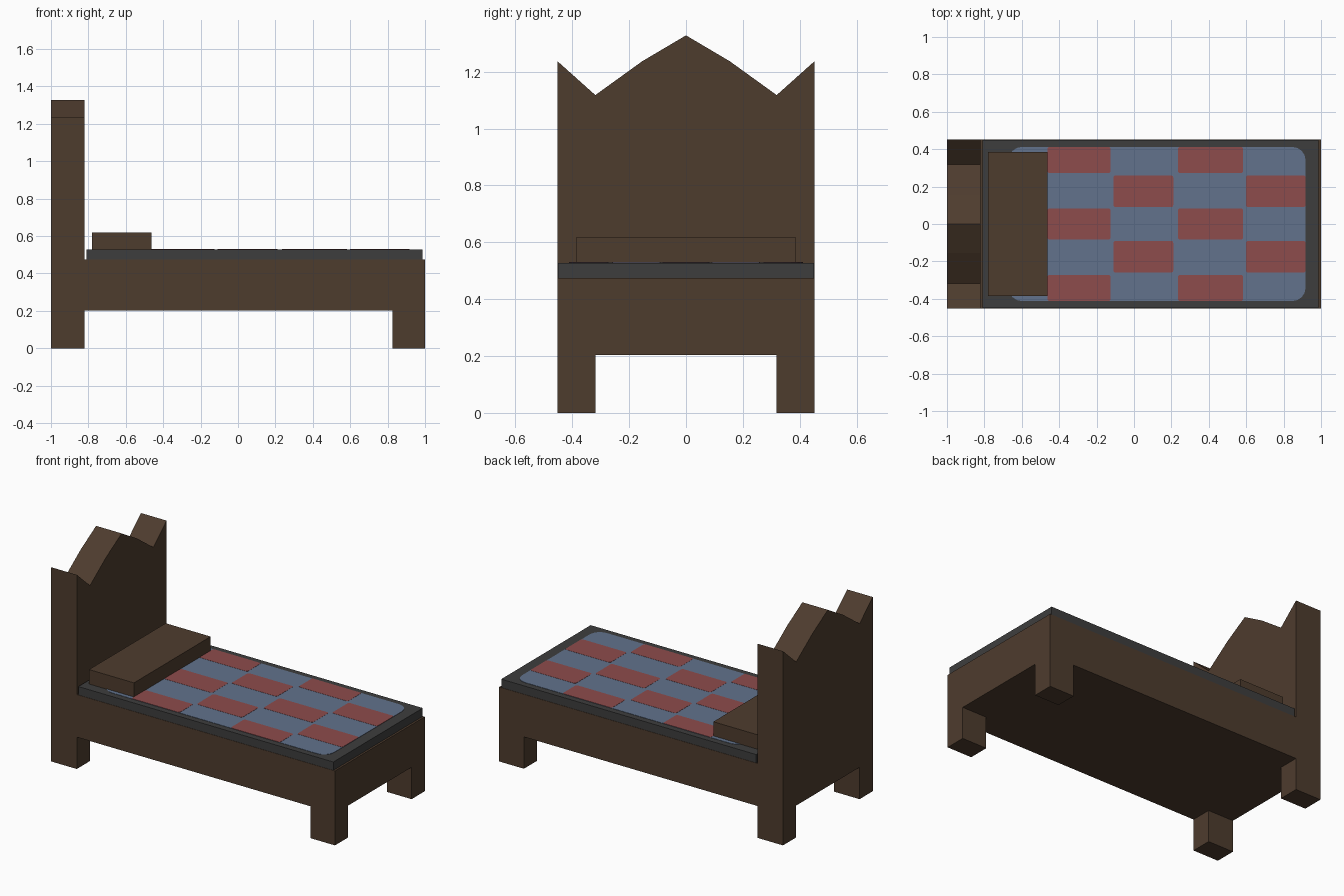
import bpy, bmesh, math
from mathutils import Vector

if "Cube" in bpy.data.objects:
    bpy.data.objects.remove(bpy.data.objects["Cube"])


def material(name, rgb):
    m = bpy.data.materials.new(name)
    m.diffuse_color = (*rgb, 1)
    m.use_nodes = True
    m.node_tree.nodes["Principled BSDF"].inputs["Base Color"].default_value = m.diffuse_color
    return m


WOOD = material("dark wood", (0.076, 0.045, 0.027))
GREY = material("charcoal mattress", (0.048, 0.048, 0.048))
BLUE = material("slate blue", (0.122, 0.168, 0.262))
RED = material("dull red", (0.27, 0.072, 0.072))


def prism(name, points, direction, mat):
    """Extrude a closed outline of 3D points along a direction."""
    bm = bmesh.new()
    face = bm.faces.new([bm.verts.new(p) for p in points])
    ext = bmesh.ops.extrude_face_region(bm, geom=[face], use_keep_orig=True)
    verts = [g for g in ext["geom"] if isinstance(g, bmesh.types.BMVert)]
    bmesh.ops.translate(bm, verts=verts, vec=Vector(direction))
    bmesh.ops.recalc_face_normals(bm, faces=bm.faces)
    mesh = bpy.data.meshes.new(name)
    bm.to_mesh(mesh)
    bm.free()
    mesh.materials.append(mat)
    obj = bpy.data.objects.new(name, mesh)
    bpy.context.collection.objects.link(obj)
    return obj


def box(name, x0, x1, y0, y1, z0, z1, mat):
    pts = [(x0, y0, z0), (x1, y0, z0), (x1, y1, z0), (x0, y1, z0)]
    return prism(name, pts, (0, 0, z1 - z0), mat)


def plate(name, x0, x1, y0, y1, z, h, r, mat):
    """Thin plate with rounded corners."""
    pts = []
    corners = [(x1 - r, y1 - r), (x0 + r, y1 - r), (x0 + r, y0 + r), (x1 - r, y0 + r)]
    for q, (cx, cy) in enumerate(corners):
        for i in range(5):
            a = math.pi / 2 * (q + i / 4)
            pts.append((cx + r * math.cos(a), cy + r * math.sin(a), z))
    return prism(name, pts, (0, 0, h), mat)


W, LEG, RAIL, TOP = 0.452, 0.319, 0.203, 0.474

# headboard with its two legs: half profile (y, z), mirrored
half = [(0.154, 1.237), (LEG, 1.118), (W, 1.237), (W, 0), (LEG, 0), (LEG, RAIL)]
outline = [(0, 1.328)] + half + [(-y, z) for y, z in reversed(half)]
prism("headboard", [(-1, y, z) for y, z in outline], (0.18, 0, 0), WOOD)

# solid bed base and foot legs
box("bed_base", -0.82, 1, -W, W, RAIL, TOP, WOOD)
for side, y0, y1 in (("front", -W, -LEG), ("back", LEG, W)):
    box(side + "_foot_leg", 0.826, 1, y0, y1, 0, RAIL, WOOD)

# mattress and pillow
MAT = 0.527
box("mattress", -0.81, 0.987, -0.45, 0.45, TOP, MAT, GREY)
box("pillow", -0.78, -0.463, -0.386, 0.386, MAT, 0.619, WOOD)

# quilt: blue sheet with a checker of red patches
plate("quilt", -0.67, 0.917, -0.412, 0.412, MAT, 0.002, 0.07, BLUE)
cols = [(-0.463, -0.125), (-0.11, 0.21), (0.235, 0.583), (0.598, 0.917)]
rows = [(-0.412, -0.272), (-0.26, -0.09), (-0.083, 0.083), (0.09, 0.26), (0.272, 0.412)]
for c, (x0, x1) in enumerate(cols):
    for r, (y0, y1) in enumerate(rows):
        if (c + r) % 2 == 0:
            plate(f"red_patch_{c}_{r}", x0, x1, y0, y1, MAT + 0.001, 0.002, 0.012, RED)
